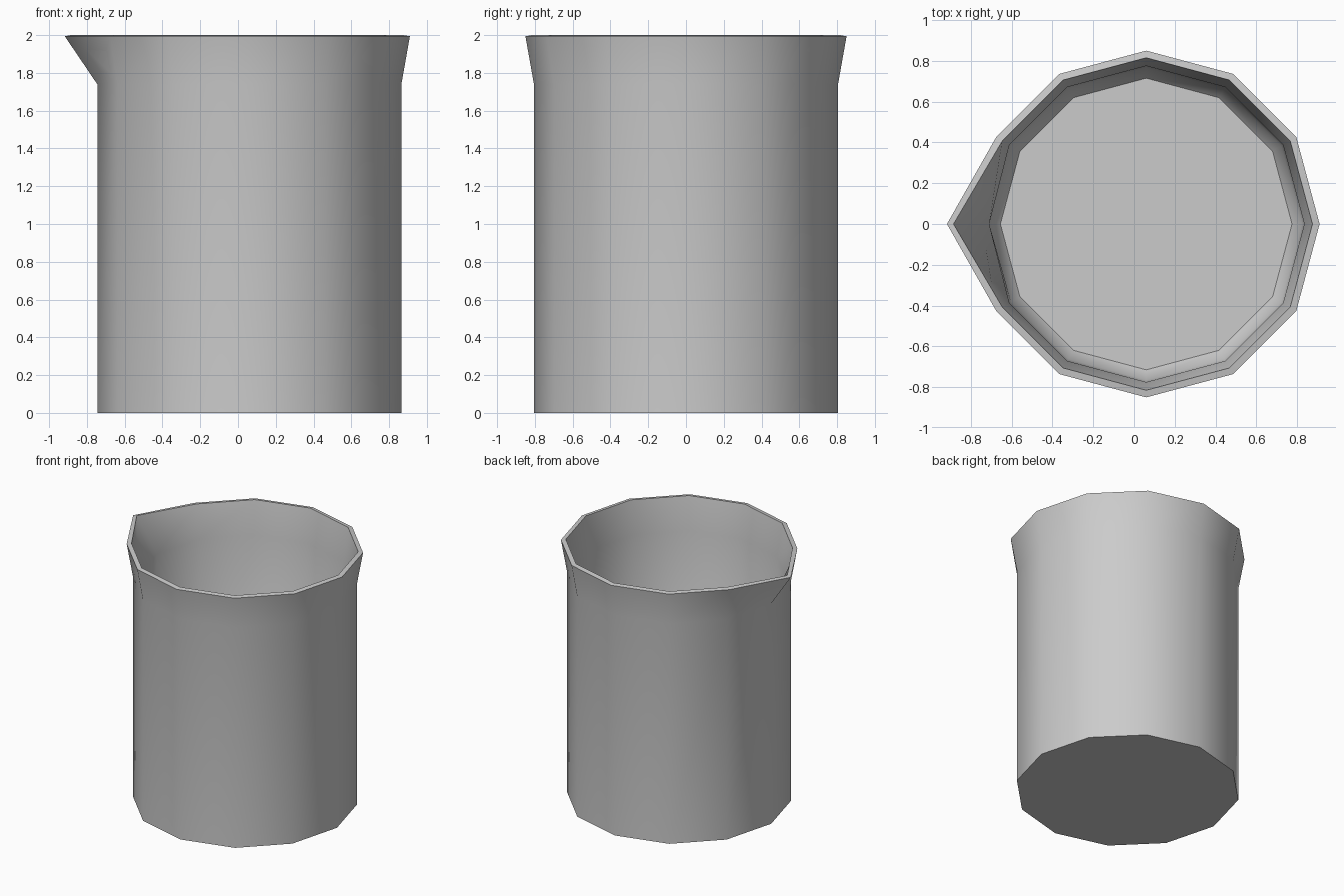
import bpy
import bmesh
from math import cos, sin, pi, radians

if "Cube" in bpy.data.objects:
    bpy.data.objects.remove(bpy.data.objects["Cube"], do_unlink=True)

SIDES = 12
CENTRE_X = 0.06
SPOUT = SIDES // 2          # ring corner that faces -x

# Grey material
grey = bpy.data.materials.new("plain grey")
grey.use_nodes = True
colour = (0.6, 0.6, 0.6, 1)
grey.diffuse_color = colour
grey.node_tree.nodes["Principled BSDF"].inputs["Base Color"].default_value = colour

# Profile from the outer base, over the rim, down to the inner floor:
# radius, height, radius at the spout corner
profile = [
    (0.805, 0.0, 0.805),
    (0.805, 1.74, 0.805),
    (0.85, 1.994, 0.977),
    (0.815, 2.0, 0.945),
    (0.775, 1.74, 0.77),
    (0.765, 0.10, 0.765),
    (0.715, 0.04, 0.715),
]

bm = bmesh.new()


def ring(radius, z, spout_radius):
    verts = []
    for i in range(SIDES):
        r = spout_radius if i == SPOUT else radius
        a = 2 * pi * i / SIDES
        verts.append(bm.verts.new((CENTRE_X + r * cos(a), r * sin(a), z)))
    return verts


# Walls
rings = [ring(*p) for p in profile]
for low, high in zip(rings, rings[1:]):
    for i in range(SIDES):
        j = (i + 1) % SIDES
        bm.faces.new((low[i], low[j], high[j], high[i]))

# Underside and inner floor
bm.faces.new(rings[0][::-1])
bm.faces.new(rings[-1])
bmesh.ops.recalc_face_normals(bm, faces=bm.faces[:])

mesh = bpy.data.meshes.new("beaker")
bm.to_mesh(mesh)
bm.free()
beaker = bpy.data.objects.new("beaker", mesh)
bpy.context.collection.objects.link(beaker)
mesh.materials.append(grey)

# Smooth walls with sharp rim and base
bpy.ops.object.select_all(action="DESELECT")
beaker.select_set(True)
bpy.context.view_layer.objects.active = beaker
bpy.ops.object.shade_smooth_by_angle(angle=radians(50))
